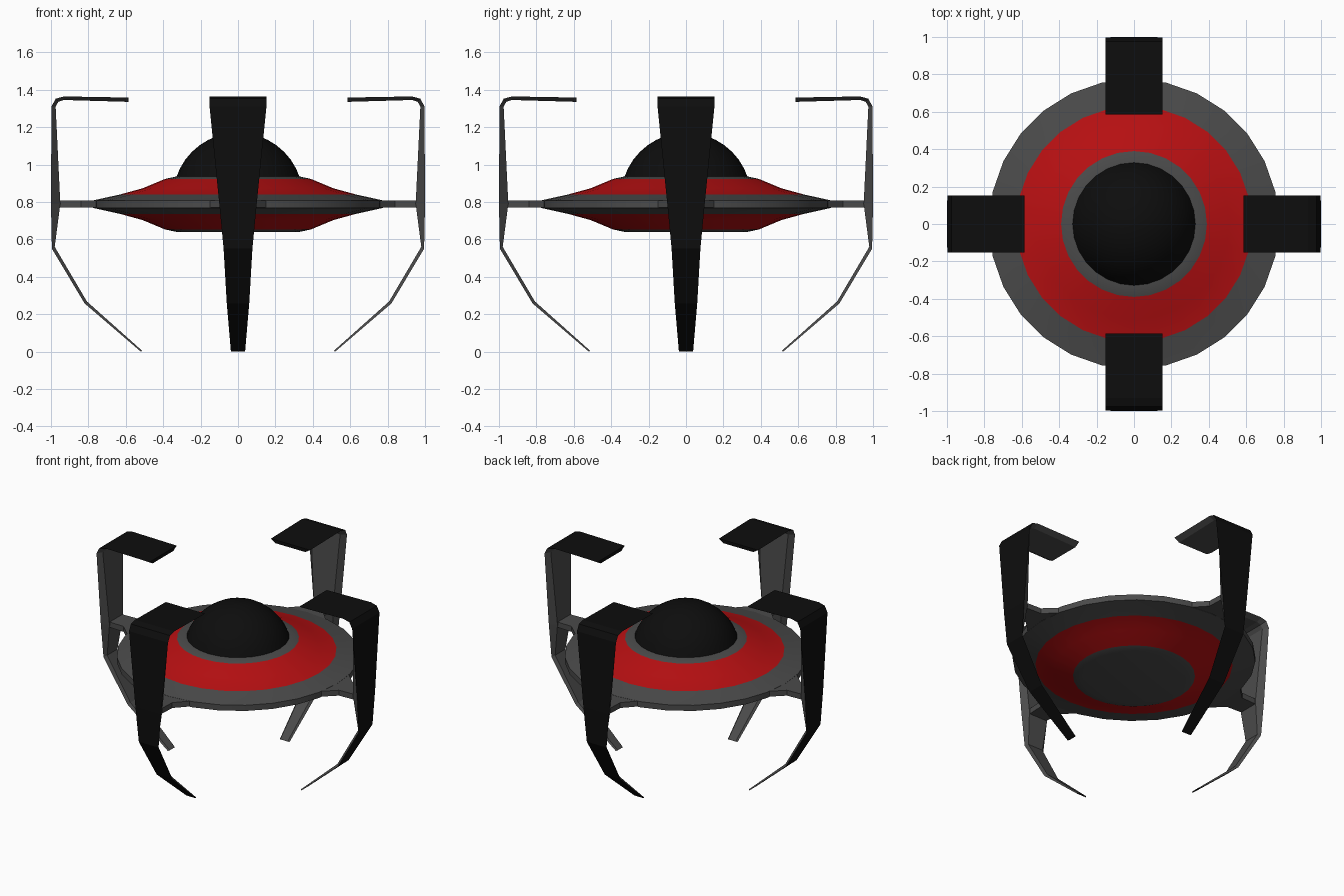
import bpy, bmesh
from math import cos, sin, pi, radians

cube = bpy.data.objects.get("Cube")
if cube:
    bpy.data.objects.remove(cube, do_unlink=True)


def material(name, color):
    m = bpy.data.materials.new(name)
    m.use_nodes = True
    m.diffuse_color = (*color, 1)
    m.node_tree.nodes["Principled BSDF"].inputs["Base Color"].default_value = (*color, 1)
    return m


black = material("black", (0.004, 0.004, 0.004))
grey = material("dark grey", (0.07, 0.07, 0.07))
red = material("red", (0.48, 0.005, 0.006))


def finish(bm, name, mats, smooth=None):
    bmesh.ops.recalc_face_normals(bm, faces=bm.faces)
    mesh = bpy.data.meshes.new(name)
    bm.to_mesh(mesh)
    bm.free()
    for m in mats:
        mesh.materials.append(m)
    ob = bpy.data.objects.new(name, mesh)
    bpy.context.collection.objects.link(ob)
    if smooth:
        bpy.ops.object.select_all(action='DESELECT')
        ob.select_set(True)
        bpy.context.view_layer.objects.active = ob
        bpy.ops.object.shade_smooth_by_angle(angle=radians(smooth))
    return ob


def loft(bm, rings, closed_ends=True):
    """Skin a list of vertex rings; returns the side faces of each span."""
    spans = []
    for a, b in zip(rings, rings[1:]):
        n = len(a)
        spans.append([bm.faces.new((a[i], a[(i + 1) % n], b[(i + 1) % n], b[i])) for i in range(n)])
    if closed_ends:
        bm.faces.new(rings[0])
        bm.faces.new(rings[-1])
    return spans


def lathe(name, profile, sides, mats, smooth, rule=None):
    bm = bmesh.new()
    rings = [[bm.verts.new((r * cos(2 * pi * i / sides), r * sin(2 * pi * i / sides), z))
              for i in range(sides)] for r, z in profile]
    for (r0, _), (r1, _), faces in zip(profile, profile[1:], loft(bm, rings)):
        for f in faces:
            f.material_index = rule((r0 + r1) / 2) if rule else 0
    return finish(bm, name, mats, smooth)


# Saucer hull: mirrored half profile, with a red band on both sides
MID = 0.788
half = [(0.33, 0.148), (0.39, 0.135), (0.51, 0.085), (0.63, 0.052), (0.775, 0.02)]
profile = [(r, MID - h) for r, h in half] + [(r, MID + h) for r, h in reversed(half)]
lathe("saucer_hull", profile, 28, [grey, red], 25, lambda r: int(0.39 < r < 0.63))

# Cockpit dome: cap of a sphere
R, base, top = 0.347, 0.93, 1.17
steps = 8
edge = 1.26
dome = [(R * sin(edge * (1 - k / steps)) + 0.0005, top - R + R * cos(edge * (1 - k / steps)))
        for k in range(steps + 1)]
lathe("cockpit_dome", dome, 28, [black], 40)

# Claw arm stations: outer radius and height, inner radius and height, half width
stations = [
    (0.585, 1.358, 0.585, 1.335, 0.153),
    (0.93, 1.364, 0.93, 1.345, 0.153),
    (0.975, 1.352, 0.96, 1.336, 0.153),
    (0.997, 1.31, 0.975, 1.31, 0.152),
    (1.0, 0.79, 0.95, 0.79, 0.1),
    (0.995, 0.55, 0.98, 0.56, 0.077),
    (0.82, 0.257, 0.808, 0.268, 0.06),
    (0.52, 0.0, 0.512, 0.004, 0.038),
]


def claw_arm(name, angle):
    c, s = cos(angle), sin(angle)

    def place(bm, r, t, z):
        return bm.verts.new((r * c - t * s, r * s + t * c, z))

    # Tapered arm: black outer face, grey bevelled sides and inner face
    bm = bmesh.new()
    rings = [[place(bm, ro, -w, zo), place(bm, ro, w, zo),
              place(bm, ri, w * 0.75, zi), place(bm, ri, -w * 0.75, zi)]
             for ro, zo, ri, zi, w in stations]
    for faces in loft(bm, rings):
        for f in faces[1:]:
            f.material_index = 1
    finish(bm, name + "_arm", [black, grey])

    # Flared strut joining arm and rim
    bm = bmesh.new()
    rings = [[place(bm, r, t, MID + h) for t, h in ((-w, -0.019), (w, -0.019), (w, 0.019), (-w, 0.019))]
             for r, w in ((0.7, 0.17), (0.76, 0.15), (0.84, 0.075), (0.96, 0.07))]
    loft(bm, rings)
    finish(bm, name + "_strut", [grey])


for k, side in enumerate(("left", "back", "right", "front")):
    claw_arm(side, k * pi / 2)
